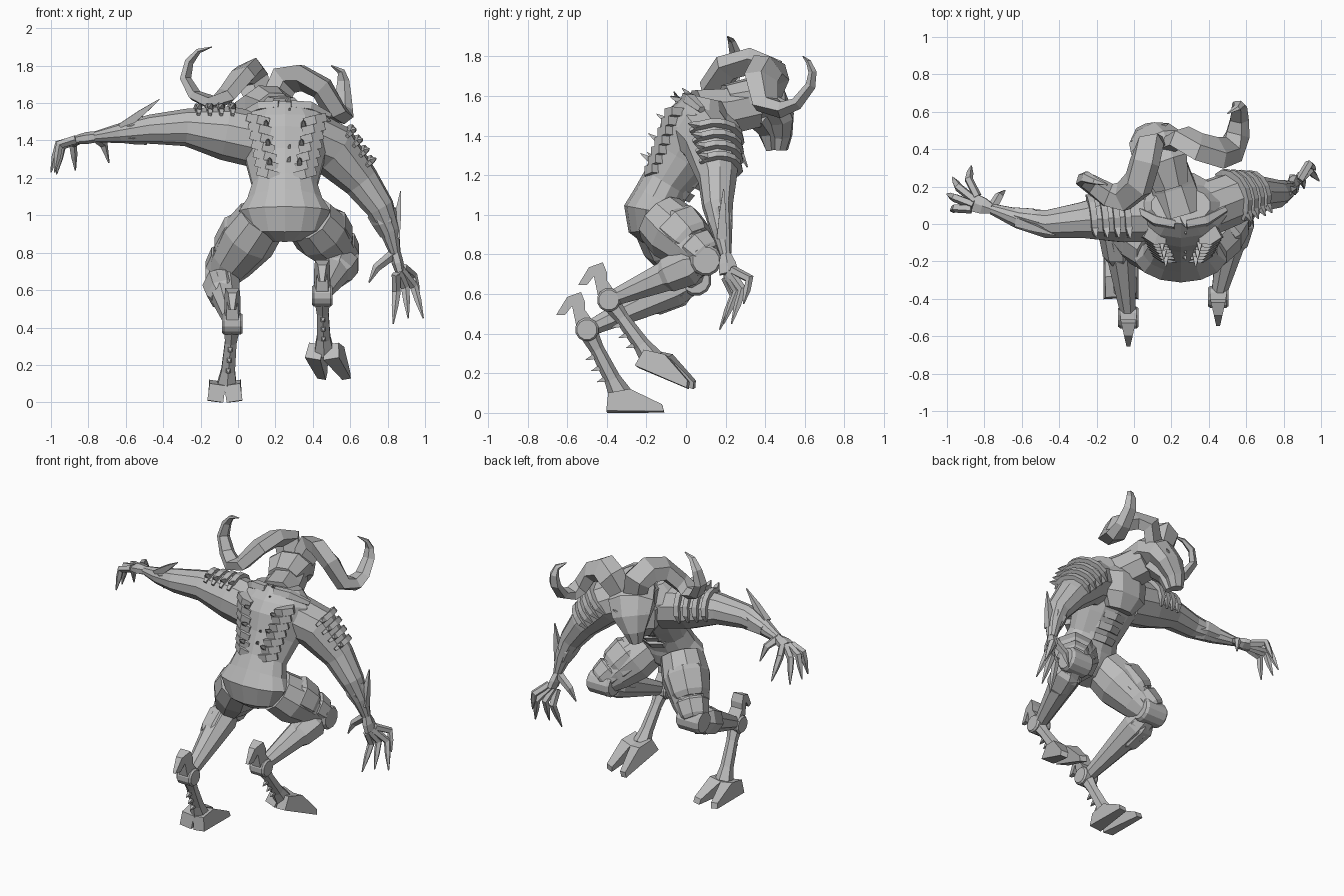
import bpy, bmesh, math
from mathutils import Vector as V

if "Cube" in bpy.data.objects:
    bpy.data.objects.remove(bpy.data.objects["Cube"])

GREY = (.5, .5, .5, 1)
mat = bpy.data.materials.new("stone grey")
mat.use_nodes = True
mat.diffuse_color = GREY
mat.node_tree.nodes["Principled BSDF"].inputs["Base Color"].default_value = GREY
X, Y, Z = V((1, 0, 0)), V((0, 1, 0)), V((0, 0, 1))


def finish(name, bm):
    bmesh.ops.recalc_face_normals(bm, faces=bm.faces[:])
    mesh = bpy.data.meshes.new(name)
    bm.to_mesh(mesh)
    bm.free()
    mesh.materials.append(mat)
    obj = bpy.data.objects.new(name, mesh)
    bpy.context.collection.objects.link(obj)
    return obj


def loft(name, path, ref, sides=8):
    """Faceted tube; each path entry is (point, half width along ref, half depth)."""
    bm = bmesh.new()
    pts = [V(p[0]) for p in path]
    u, rings = V(ref), []
    for i, (p, (_, a, b)) in enumerate(zip(pts, path)):
        t = (pts[min(i + 1, len(pts) - 1)] - pts[max(i - 1, 0)]).normalized()
        u = (u - t * u.dot(t)).normalized()
        v = t.cross(u)
        ring = []
        for k in range(sides):
            ang = math.tau * (k + .5) / sides
            ring.append(bm.verts.new(p + u * a * math.cos(ang) + v * b * math.sin(ang)))
        rings.append(ring)
    for r, s in zip(rings, rings[1:]):
        for k in range(sides):
            n = (k + 1) % sides
            bm.faces.new((r[k], r[n], s[n], s[k]))
    bm.faces.new(rings[0])
    bm.faces.new(rings[-1])
    return finish(name, bm)


def tube(name, points, radii, ref, sides=8):
    return loft(name, [(p, r, r) for p, r in zip(points, radii)], ref, sides)


def plate(name, outline, origin, u, v, half, taper):
    """Flat outline in the u, v plane, thickened both ways and narrowed along u."""
    bm = bmesh.new()
    u, v, o = V(u), V(v), V(origin)
    w = u.cross(v).normalized()
    sides = [[bm.verts.new(o + u * a + v * b + w * s * half * (1 - taper * max(a, 0)))
              for a, b in outline] for s in (-1, 1)]
    n = len(outline)
    for k in range(n):
        m = (k + 1) % n
        bm.faces.new((sides[0][k], sides[0][m], sides[1][m], sides[1][k]))
    for s in sides:
        bm.faces.new(s)
    return finish(name, bm)


def spike(name, base, tip, r, ref=X, sides=4):
    return tube(name, [base, V(base).lerp(V(tip), .5), tip], [r, r * .7, r * .1], ref, sides)


def disc(name, centre, r, half, axis=X):
    c = V(centre)
    return tube(name, [c - axis * half, c - axis * half * .8, c + axis * half * .8, c + axis * half],
                [r * .85, r, r, r * .85], Z, 12)


# Torso, neck and head
MID = .25
loft("torso", [((MID, -.16, .87), .1, .06), ((MID, -.17, .92), .2, .12),
               ((MID, -.17, 1.02), .25, .145), ((MID, -.14, 1.08), .205, .13),
               ((MID, -.1, 1.16), .178, .125), ((MID, -.02, 1.28), .21, .155),
               ((MID, .05, 1.4), .25, .19), ((MID, .08, 1.5), .25, .16),
               ((MID, .1, 1.59), .16, .1)], X, 14)
for k in range(3):
    loft(f"belly_band_{k}", [((MID, -.1 + .05 * k, 1.12 + .06 * k), .13, .13),
                             ((MID, -.08 + .05 * k, 1.16 + .06 * k), .14, .14)], X, 10)
loft("chest_plate", [((MID, .14, 1.24), .1, .08), ((MID, .17, 1.32), .17, .11),
                     ((MID, .18, 1.44), .18, .1), ((MID, .16, 1.52), .1, .06)], X)
tube("neck", [(MID, .06, 1.5), (.21, .2, 1.52), (.16, .34, 1.55)], [.14, .125, .12], X)
SIDE = V((.9, .44, 0))
loft("head", [((.2, .2, 1.58), .1, .08), ((.16, .33, 1.6), .14, .1), ((.12, .42, 1.56), .155, .1),
              ((.09, .46, 1.49), .13, .08), ((.06, .475, 1.4), .075, .06),
              ((.05, .47, 1.33), .045, .045)], SIDE)
loft("jaw", [((.15, .35, 1.5), .1, .06), ((.09, .41, 1.42), .065, .045),
             ((.07, .43, 1.33), .03, .03)], SIDE, 6)
for s, n in ((-1, "right"), (1, "left")):
    c = V((.085, .49, 1.53)) + SIDE * s * .06
    spike(n + "_brow", c - SIDE * s * .03 - Z * .03, c + SIDE * s * .05 + Z * .01, .022, Z)

# Curling horns
widths = [.08, .095, .095, .095, .085, .07, .055, .045, .035, .022, .004]
horns = {"right": [(.11, .41, 1.62), (.08, .43, 1.73), (.055, .33, 1.77), (.02, .21, 1.74),
                   (-.06, .14, 1.64), (-.14, .15, 1.6), (-.23, .21, 1.64), (-.28, .24, 1.73),
                   (-.26, .25, 1.82), (-.21, .23, 1.88), (-.14, .21, 1.9)],
         "left": [(.2, .43, 1.62), (.25, .46, 1.72), (.34, .41, 1.74), (.45, .38, 1.68),
                  (.52, .4, 1.56), (.55, .48, 1.53), (.56, .56, 1.56), (.56, .63, 1.65),
                  (.56, .64, 1.72), (.55, .62, 1.77), (.5, .59, 1.8)]}
for n, path in horns.items():
    loft(n + "_horn", [(p, w, w * .62) for p, w in zip(path, widths)], SIDE, 5)


# Arms with shoulder bands, elbow blade, palm and clawed fingers
def arm(n, path, blade, thumb, tips, bend, up):
    tube(n + "_arm", path, [.15, .145, .1, .078, .055, .03], Y, 10)
    p = [V(q) for q in path]
    axis = (p[2] - p[1]).normalized()
    out = (V(up) - axis * axis.dot(V(up))).normalized()
    across = axis.cross(out)
    if across.y < 0:
        across = -across
    for k in range(4):
        c = p[1].lerp(p[2], -.08 + .28 * k)
        r = .15 - .011 * k
        ring = []
        for j in range(8):
            ang = math.radians(-45 + 23 * j)
            ring.append(c + (out * math.cos(ang) + across * math.sin(ang)) * r)
        tube(f"{n}_shoulder_band_{k}", ring, [.012] + [.024] * 6 + [.008], axis, 4)
        spike(f"{n}_shoulder_spike_{k}", ring[1], ring[0] + out * .06 - across * .01, .024, axis)
    spike(n + "_elbow_blade", blade[0], blade[1], .035, Y)
    loft(n + "_forearm_guard", [(p[3].lerp(p[5], .1), .06, .08), (p[3].lerp(p[5], .3), .07, .07),
                                (p[3].lerp(p[5], .6), .048, .048)], Y, 6)
    hand = p[5] + (p[5] - p[4]).normalized() * .1
    loft(n + "_palm", [(p[5], .03, .03), (p[5].lerp(hand, .5), .05, .032), (hand, .055, .025)], Y, 6)
    spread = V(tips[-1]) - V(tips[0])
    for k, tip in enumerate(tips):
        base = hand + spread * (k / 3 - .5) * .28
        knuckle = base.lerp(V(tip), .5) + V(bend)
        tube(f"{n}_finger_{k}", [base, knuckle, knuckle.lerp(V(tip), .45), tip],
             [.024, .024, .019, .004], Y, 5)
    tube(n + "_thumb", [p[5], thumb[0], thumb[1]], [.03, .024, .004], Y, 5)


arm("right", [(.12, .05, 1.4), (-.07, .04, 1.44), (-.28, .02, 1.47), (-.47, 0, 1.46),
              (-.62, .03, 1.44), (-.76, .08, 1.42)],
    [(-.62, .01, 1.47), (-.42, -.06, 1.62)], [(-.72, .15, 1.38), (-.69, .18, 1.28)],
    [(-.98, .07, 1.23), (-1, .16, 1.23), (-.97, .25, 1.22), (-.87, .31, 1.24)],
    (-.03, .01, .06), (0, -.05, 1))
arm("left", [(.38, .08, 1.41), (.51, .13, 1.35), (.66, .16, 1.18), (.76, .16, 1.04),
             (.81, .18, .92), (.84, .2, .8)],
    [(.84, .18, .88), (.87, .19, 1.13)], [(.74, .21, .72), (.7, .2, .64)],
    [(.83, .17, .42), (.91, .19, .45), (.99, .23, .45), (.97, .29, .55)],
    (.01, .06, .04), (1, 0, .7))

# Ribbed back plates, spine spikes and collar ridges
for s, n in ((-1, "right"), (1, "left")):
    for k in range(7):
        t = k / 6
        c = V((MID + .01 + s * (.145 - .055 * t), -.07 - .1 * t, 1.51 - .29 * t))
        half = X * s * .052 + Z * .012
        loft(f"{n}_back_rib_{k}", [(c - half, .03, .05), (c, .034, .058),
                                   (c + half + Y * .03, .03, .05)], Z, 4)
    for k in range(3):
        c = V((MID + s * (.1 - .01 * k), -.09 - .04 * k, 1.47 - .1 * k))
        spike(f"{n}_back_barb_{k}", c, c + V((0, -.06, .04)), .022)
    tube(n + "_collar", [(MID + s * .03, 0, 1.59), (MID + s * .13, .02, 1.58), (MID + s * .24, .08, 1.53)],
         [.03, .035, .02], Z, 5)
for k in range(6):
    c = V((MID + .01, .03 - .035 * k, 1.59 - .065 * k))
    spike(f"spine_spike_{k}", c, c + V((.02, -.05, .05)), .022)


# Goat legs with armour, hock fans and cloven hooves
FAN = [(-.04, .03), (.01, .1), (.01, .14), (.03, .19), (.1, .165), (.155, .075),
       (.11, .075), (.075, .12), (.05, 0)]
HOOF = [(-.14, 0), (-.13, .09), (-.02, .11), (.14, .035), (.15, 0)]


def leg(n, s, hip, knee, hock, ankle, sole, forward):
    hip, knee, hock, ankle = V(hip), V(knee), V(hock), V(ankle)
    tube(n + "_thigh", [hip, hip.lerp(knee, .35), hip.lerp(knee, .75), knee],
         [.14, .155, .12, .085], X, 10)
    tube(n + "_shank", [knee, knee.lerp(hock, .2), knee.lerp(hock, .5), hock],
         [.07, .095, .075, .04], X)
    shift = V((s * .02, .02, .01))
    tube(n + "_thigh_plate", [hip.lerp(knee, f) + shift for f in (.22, .3, .6, .68)],
         [.13, .147, .13, .11], X, 8)
    tube(n + "_lower_thigh_plate", [hip.lerp(knee, f) + shift for f in (.7, .74, .95, 1)],
         [.1, .112, .095, .08], X, 8)
    tube(n + "_shank_plate", [knee.lerp(hock, f) + shift * .6 for f in (.12, .18, .4, .46)],
         [.08, .1, .09, .07], X, 7)
    disc(n + "_knee_cap", knee + Y * .01, .08, .085)
    disc(n + "_hock_joint", hock, .06, .055)
    plate(n + "_hock_fan", FAN, hock, -Y, Z, .045, 5)
    tube(n + "_cannon", [hock, hock.lerp(ankle, .3), hock.lerp(ankle, .75), ankle],
         [.05, .036, .042, .06], X, 6)
    for k in range(3):
        c = hock.lerp(ankle, .4 + .17 * k) - Y * .02
        spike(f"{n}_cannon_spike_{k}", c, c + V((0, -.055, -.02)), .02)
    f = V(forward).normalized()
    lateral = f.cross(Z).normalized()
    up = lateral.cross(f)
    for k in (-1, 1):
        plate(f"{n}_hoof_{'inner' if k * s < 0 else 'outer'}", HOOF,
              V(sole) + lateral * k * .06, f + lateral * k * .06, up - lateral * k * .15, .043, 3)


leg("right", -1, (.13, -.14, .98), (-.09, .04, .67), (-.03, -.5, .42), (-.06, -.33, .09),
    (-.07, -.26, .005), (0, 1, 0))
leg("left", 1, (.38, -.13, .98), (.56, .09, .77), (.45, -.39, .57), (.46, -.17, .27),
    (.48, -.11, .18), (.25, 1, -.42))
